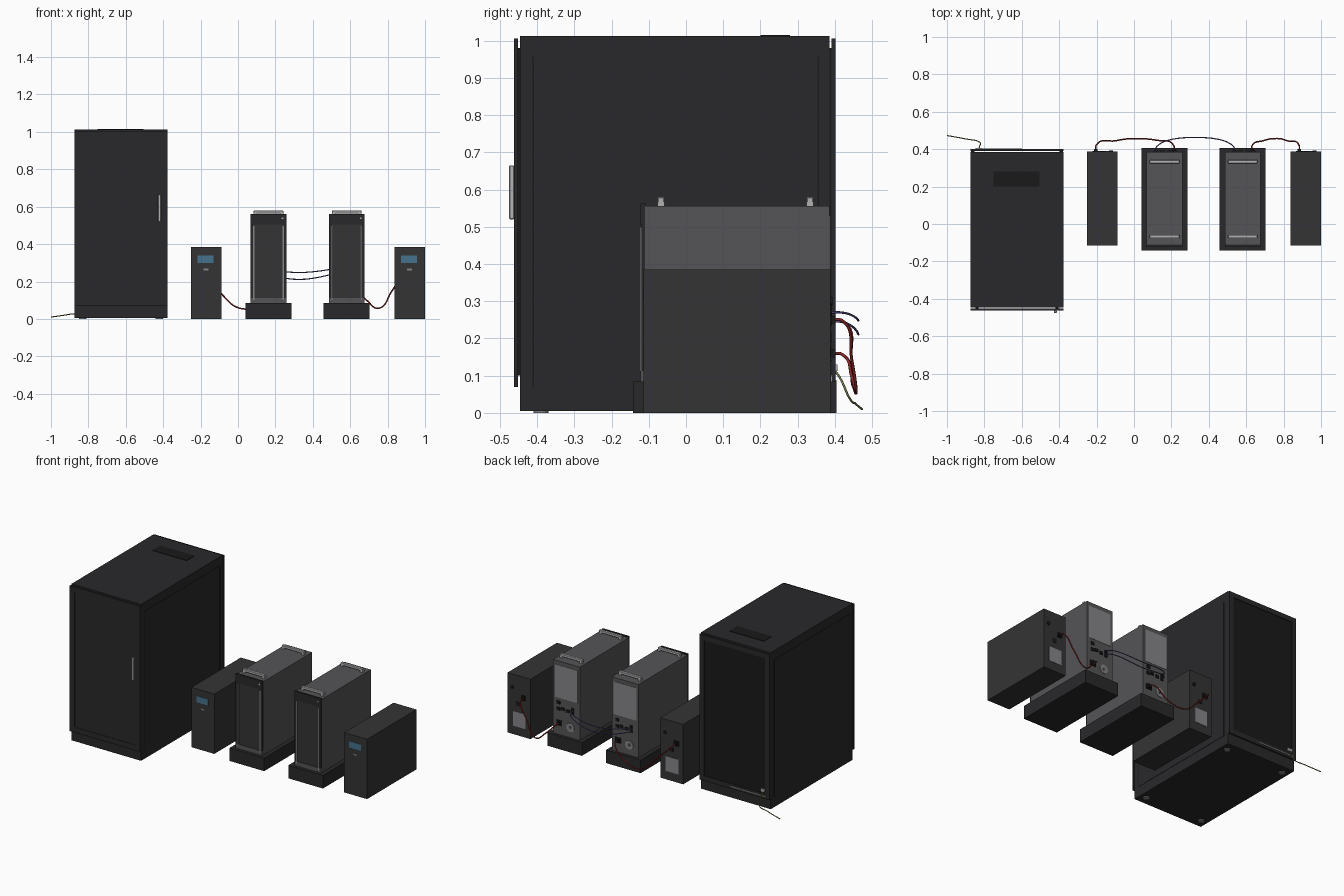
import bpy, math

if "Cube" in bpy.data.objects:
    bpy.data.objects.remove(bpy.data.objects["Cube"])


def material(name, r, g, b):
    m = bpy.data.materials.new(name)
    m.diffuse_color = (r, g, b, 1)
    m.use_nodes = True
    m.node_tree.nodes["Principled BSDF"].inputs["Base Color"].default_value = m.diffuse_color
    return m


BLACK = material("black", .022, .022, .024)
DEEP = material("deep_black", .01, .01, .011)
CHARCOAL = material("charcoal", .034, .034, .036)
STEEL = material("steel", .09, .09, .095)
SILVER = material("silver", .45, .45, .45)
GRILLE = material("grille", .24, .24, .25)
BLUE = material("display_blue", .06, .17, .27)
RED = material("red_cable", .25, .02, .02)
PURPLE = material("purple_cable", .1, .08, .25)
OLIVE = material("olive_cable", .2, .22, .08)


def box(name, x0, x1, y0, y1, z0, z1, mat, bevel=0):
    bpy.ops.mesh.primitive_cube_add(size=1, location=((x0 + x1) / 2, (y0 + y1) / 2, (z0 + z1) / 2))
    o = bpy.context.object
    o.name = name
    o.scale = (x1 - x0, y1 - y0, z1 - z0)
    bpy.ops.object.transform_apply(location=False, rotation=False, scale=True)
    o.data.materials.append(mat)
    if bevel:
        b = o.modifiers.new("bevel", 'BEVEL')
        b.width, b.segments = bevel, 1
    return o


def disc(name, loc, radius, depth, mat, axis='Y'):
    rot = (math.pi / 2, 0, 0) if axis == 'Y' else (0, 0, 0)
    bpy.ops.mesh.primitive_cylinder_add(vertices=24, radius=radius, depth=depth, location=loc, rotation=rot)
    o = bpy.context.object
    o.name = name
    o.data.materials.append(mat)
    bpy.ops.object.shade_smooth_by_angle()


def frame(name, x0, x1, y0, y1, z0, z1, w, mat):
    """Rectangular frame in the XZ plane made of two stiles and two rails."""
    box(name + "_left_stile", x0, x0 + w, y0, y1, z0, z1, mat)
    box(name + "_right_stile", x1 - w, x1, y0, y1, z0, z1, mat)
    box(name + "_bottom_rail", x0 + w, x1 - w, y0, y1, z0, z0 + w, mat)
    box(name + "_top_rail", x0 + w, x1 - w, y0, y1, z1 - w, z1, mat)


def cable(name, pts, mat, radius=.004):
    c = bpy.data.curves.new(name, 'CURVE')
    c.dimensions = '3D'
    c.bevel_depth, c.bevel_resolution, c.resolution_u = radius, 2, 8
    c.use_fill_caps = True
    s = c.splines.new('BEZIER')
    s.bezier_points.add(len(pts) - 1)
    for p, co in zip(s.bezier_points, pts):
        p.co = co
        p.handle_left_type = p.handle_right_type = 'AUTO'
    o = bpy.data.objects.new(name, c)
    c.materials.append(mat)
    bpy.context.collection.objects.link(o)


def cabinet():
    # Body, side panels and top vent
    x0, x1 = -.873, -.378
    box("cabinet_body", x0, x1, -.446, .385, .005, 1.012, BLACK)
    for side, x in (("left", x0), ("right", x1)):
        box(f"cabinet_{side}_panel", x - .002, x + .002, -.409, .351, .07, .955, BLACK)
        for y in (-.413, .353):
            box(f"cabinet_{side}_seam", x - .0012, x + .0012, y, y + .004, .07, .957, DEEP)
    box("cabinet_top_vent", -.75, -.505, .2, .28, 1.011, 1.015, DEEP)
    # Front door with recessed sheet and handle
    frame("front_door", -.875, -.376, -.462, -.452, .07, 1.006, .034, BLACK)
    box("front_door_sheet", -.842, -.409, -.459, -.453, .103, .973, BLACK)
    for x in (-.84, -.413):
        box("front_door_hinge_spacer", x - .008, x + .008, -.453, -.445, .1, .98, DEEP)
    box("front_door_handle", -.428, -.413, -.475, -.462, .52, .665, SILVER, .002)
    # Back door
    frame("back_door", -.875, -.376, .391, .401, .07, 1.006, .032, BLACK)
    box("back_door_sheet", -.844, -.407, .392, .397, .101, .975, DEEP)
    for x in (-.862, -.389):
        box("back_door_spacer", x - .01, x + .01, .384, .392, .1, .98, DEEP)
    box("earth_bar", -.85, -.6, .401, .404, .083, .089, GRILLE)
    box("earth_terminal", -.842, -.815, .398, .407, .112, .13, SILVER)
    # Levelling feet
    for x in (-.83, -.42):
        for y in (-.39, .33):
            disc("levelling_foot", (x, y, .003), .02, .006, GRILLE, 'Z')


def ups(n, x):
    # Small power unit; x is its left edge
    p = f"power_unit_{n}_"
    box(p + "body", x, x + .163, -.114, .388, 0, .385, CHARCOAL)
    box(p + "display", x + .036, x + .121, -.116, -.112, .3, .34, BLUE)
    box(p + "button", x + .068, x + .093, -.116, -.112, .26, .269, GRILLE)
    # Rear sockets and vent plate
    box(p + "rear_plate", x + .034, x + .124, .386, .39, .055, .15, GRILLE)
    box(p + "outlet", x + .03, x + .066, .386, .391, .235, .268, DEEP)
    box(p + "plug", x + .037, x + .058, .389, .402, .24, .26, DEEP)
    box(p + "inlet", x + .07, x + .1, .386, .391, .19, .215, DEEP)
    disc(p + "breaker", (x + .13, .389, .3), .011, .01, DEEP)


def tower(n, x):
    # Computer tower on its plinth; x is the tower's left edge
    p = f"tower_{n}_"
    box(p + "plinth", x - .028, x + .218, -.142, .405, 0, .084, BLACK)
    box(p + "shell", x, x + .19, -.11, .386, .084, .556, STEEL)
    # Front bezel
    box(p + "header", x, x + .19, -.122, -.109, .505, .562, BLACK)
    box(p + "foot_rail", x, x + .19, -.122, -.109, .084, .113, STEEL)
    for side, a, b in (("left", 0, .013), ("right", .177, .19)):
        box(p + side + "_stile", x + a, x + b, -.12, -.109, .113, .505, BLACK)
    for a in (.013, .171):
        box(p + "trim_strip", x + a, x + a + .006, -.123, -.109, .1, .5, GRILLE)
    box(p + "front_door", x + .021, x + .169, -.118, -.109, .113, .503, CHARCOAL)
    disc(p + "power_button", (x + .17, -.122, .538), .005, .004, SILVER)
    # Carry handles on top
    for y in (-.076, .324):
        box(p + "handle_bar", x + .016, x + .174, y, y + .018, .564, .58, SILVER, .002)
        for a in (.016, .156):
            box(p + "handle_foot", x + a, x + a + .018, y, y + .018, .555, .566, SILVER)
    # Rear: grille, ports, fan and power inlet
    box(p + "rear_grille", x + .014, x + .176, .384, .388, .32, .53, GRILLE)
    for a, z, w in ((.05, .27, .018), (.05, .245, .018), (.085, .25, .022),
                    (.12, .255, .02), (.15, .29, .022), (.15, .25, .022)):
        box(p + "port", x + a - w / 2, x + a + w / 2, .384, .392, z - .009, z + .009, DEEP)
    disc(p + "fan", (x + .065, .387, .15), .028, .006, GRILLE)
    disc(p + "fan_hub", (x + .065, .388, .15), .01, .008, STEEL)
    box(p + "power_inlet", x + .125, x + .165, .384, .389, .143, .177, DEEP)
    box(p + "power_plug", x + .134, x + .156, .388, .402, .149, .171, DEEP)


cabinet()
for i, (ux, tx) in enumerate(((-.252, .068), (.836, .486)), 1):
    ups(i, ux)
    tower(i, tx)

# Power cables, data links and earth lead
cable("power_cable_1", [(-.204, .39, .25), (-.203, .42, .248), (-.1, .445, .145), (.01, .457, .057),
                        (.12, .448, .075), (.212, .42, .157), (.213, .39, .16)], RED)
cable("power_cable_2", [(.631, .39, .16), (.632, .42, .157), (.69, .445, .098), (.752, .457, .057),
                        (.82, .445, .145), (.883, .42, .248), (.884, .39, .25)], RED)
for name, z, drop in (("data_cable_upper", .27, .022), ("data_cable_lower", .245, .034)):
    cable(name, [(.118, .388, z), (.122, .415, z), (.327, .463, z - drop),
                 (.532, .415, z), (.536, .388, z)], PURPLE, .003)
cable("earth_lead", [(-.828, .392, .12), (-.827, .41, .1), (-.826, .438, .042), (-.9, .455, .025), (-1, .473, .01)],
      OLIVE, .003)
